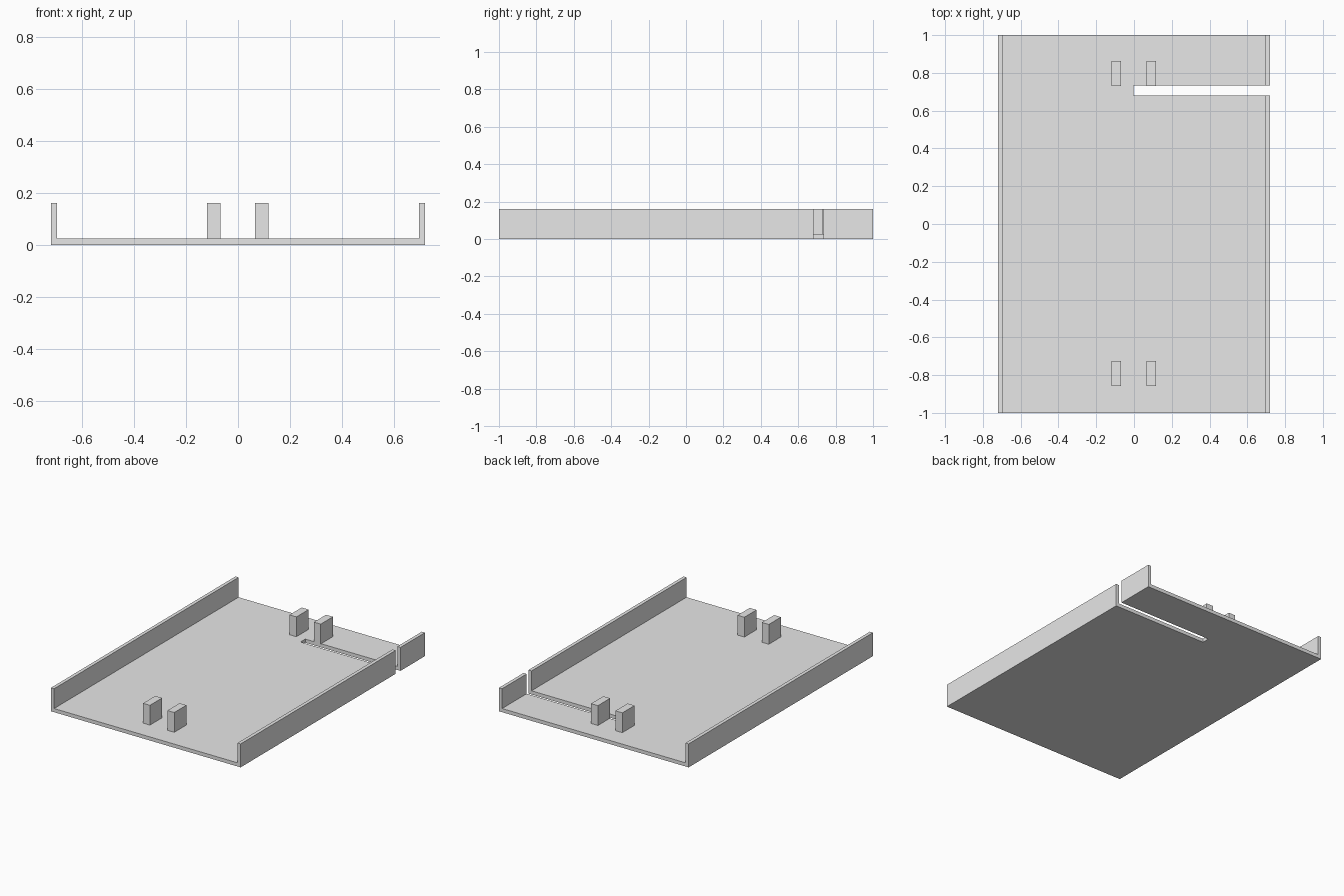
import bpy
import bmesh

if "Cube" in bpy.data.objects:
    bpy.data.objects.remove(bpy.data.objects["Cube"])

grey = bpy.data.materials.new("light grey")
grey.diffuse_color = (0.8, 0.8, 0.8, 1)
grey.use_nodes = True
grey.node_tree.nodes["Principled BSDF"].inputs["Base Color"].default_value = grey.diffuse_color

W, H, T, WALL = 0.72, 0.161, 0.025, 0.024     # half width, height, floor and wall thickness
SLOT_X, SLOT_Y0, SLOT_Y1 = -0.003, 0.681, 0.734


def finish(name, bm):
    bmesh.ops.recalc_face_normals(bm, faces=bm.faces)
    mesh = bpy.data.meshes.new(name)
    bm.to_mesh(mesh)
    bm.free()
    mesh.materials.append(grey)
    obj = bpy.data.objects.new(name, mesh)
    bpy.context.collection.objects.link(obj)
    return obj


def extrude(name, points, direction):
    """Extrude a closed polygon along a direction."""
    bm = bmesh.new()
    face = bm.faces.new([bm.verts.new(p) for p in points])
    res = bmesh.ops.extrude_face_region(bm, geom=[face])
    verts = [v for v in res["geom"] if isinstance(v, bmesh.types.BMVert)]
    bmesh.ops.translate(bm, verts=verts, vec=direction)
    return finish(name, bm)


def box(name, x0, x1, y0, y1, z0, z1):
    return extrude(name, [(x0, y0, z0), (x1, y0, z0), (x1, y1, z0), (x0, y1, z0)],
                   (0, 0, z1 - z0))


# Tray: U-shaped section swept from front to back
section = [(-W, 0), (W, 0), (W, H), (W - WALL, H), (W - WALL, T),
           (-W + WALL, T), (-W + WALL, H), (-W, H)]
tray = extrude("tray", [(x, -1, z) for x, z in section], (0, 2, 0))

# Slot through the floor and right wall
cutter = box("slot_cutter", SLOT_X, 1, SLOT_Y0, SLOT_Y1, -0.2, 0.4)
cutter.hide_render = True
cutter.hide_set(True)
cut = tray.modifiers.new("slot", "BOOLEAN")
cut.operation = "DIFFERENCE"
cut.solver = "EXACT"
cut.object = cutter

# Two pairs of upright posts
for row, y in (("front", -0.792), ("back", 0.796)):
    for side, x in (("left", -0.094), ("right", 0.091)):
        box(f"{row}_{side}_post", x - 0.026, x + 0.026, y - 0.066, y + 0.066, T - 0.002, H)
